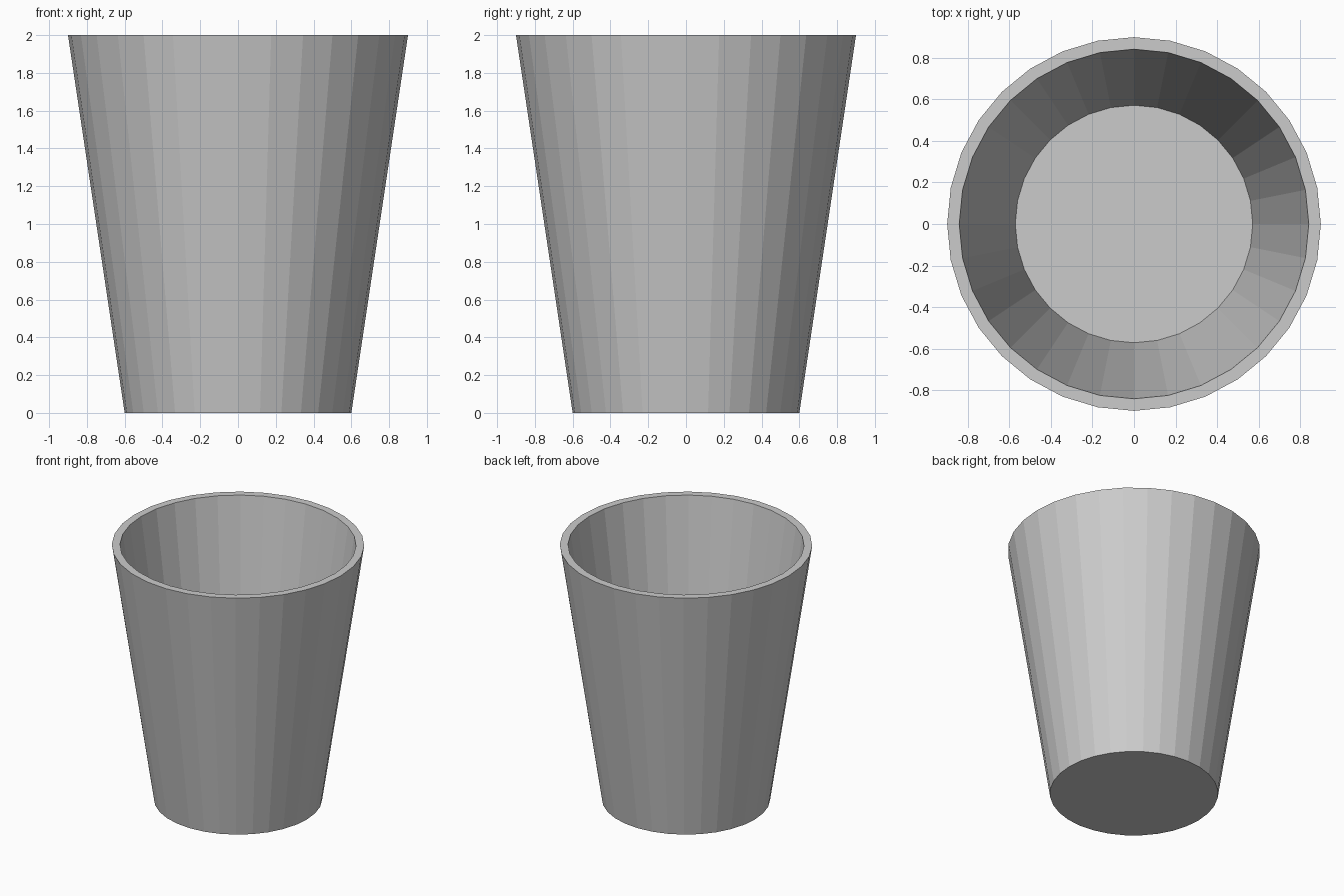
import bpy
import bmesh
from math import sin, cos, tau

if "Cube" in bpy.data.objects:
    bpy.data.objects.remove(bpy.data.objects["Cube"])

SIDES = 32

# Cup profile (radius, height): outer base, outer rim, inner rim, inner floor
PROFILE = [(0.60, 0.0), (0.90, 2.0), (0.842, 2.0), (0.572, 0.12)]


def ring(bm, radius, z):
    return [bm.verts.new((radius * sin(tau * i / SIDES),
                          radius * cos(tau * i / SIDES), z))
            for i in range(SIDES)]


bm = bmesh.new()
rings = [ring(bm, r, z) for r, z in PROFILE]

# Outer wall, rim and inner wall
for a, b in zip(rings, rings[1:]):
    for i in range(SIDES):
        j = (i + 1) % SIDES
        bm.faces.new((a[i], a[j], b[j], b[i]))

# Underside and inner floor
bm.faces.new(rings[0])
bm.faces.new(rings[-1])
bmesh.ops.recalc_face_normals(bm, faces=bm.faces)

mesh = bpy.data.meshes.new("tapered_cup")
bm.to_mesh(mesh)
bm.free()
cup = bpy.data.objects.new("tapered_cup", mesh)
bpy.context.collection.objects.link(cup)
